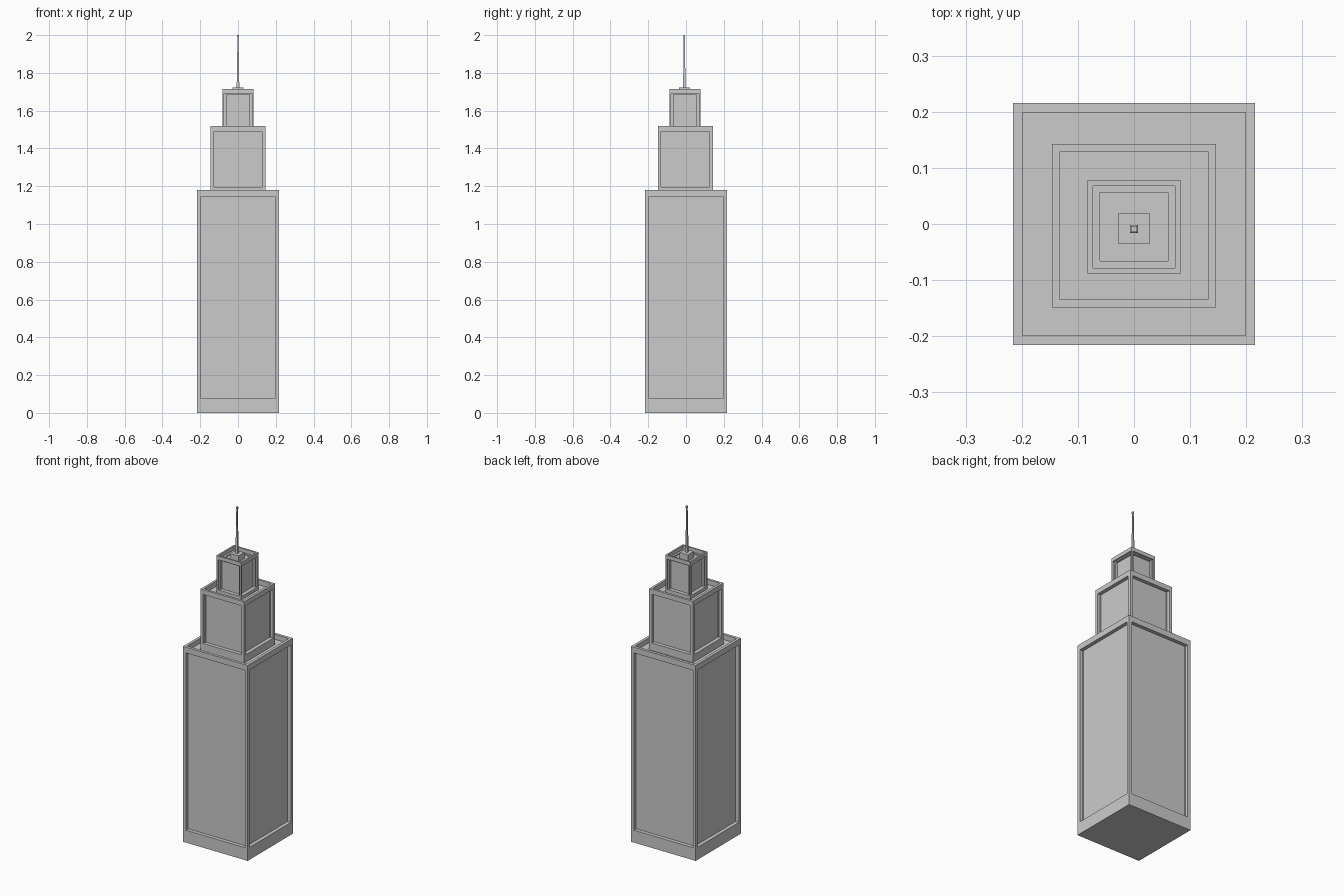
import bpy
import bmesh
from mathutils import Matrix, Vector

default = bpy.data.objects.get("Cube")
if default:
    bpy.data.objects.remove(default, do_unlink=True)

# One stone colour for the whole tower
stone = bpy.data.materials.new("light grey stone")
stone.diffuse_color = (0.6, 0.6, 0.6, 1)
stone.use_nodes = True
stone.node_tree.nodes["Principled BSDF"].inputs["Base Color"].default_value = (0.6, 0.6, 0.6, 1)


def finish(bm, name, y):
    mesh = bpy.data.meshes.new(name)
    bm.to_mesh(mesh)
    bm.free()
    mesh.materials.append(stone)
    obj = bpy.data.objects.new(name, mesh)
    obj.location.y = y
    bpy.context.collection.objects.link(obj)


def box(half, low, high):
    bm = bmesh.new()
    size = Matrix.Diagonal((2 * half, 2 * half, high - low, 1))
    bmesh.ops.create_cube(bm, size=1, matrix=Matrix.Translation((0, 0, (low + high) / 2)) @ size)
    bm.normal_update()
    return bm


def sink(bm, face, border, depth, span=None):
    """Inset a face, optionally set its height range, then push it inward."""
    normal = face.normal.copy()
    middle = face.calc_center_median().z
    bmesh.ops.inset_individual(bm, faces=[face], thickness=border, depth=0)
    if span:
        for v in face.verts:
            v.co.z = span[0] if v.co.z < middle else span[1]
    bm.normal_update()
    bmesh.ops.inset_individual(bm, faces=[face], thickness=0, depth=0)
    for v in face.verts:
        v.co -= normal * depth


def tier(name, half, low, high, y, panel_border, panel_span, roof_border):
    bm = box(half, low, high)
    sides = [f for f in bm.faces if abs(f.normal.z) < 0.5]
    roof = next(f for f in bm.faces if f.normal.z > 0.5)
    for face in sides:
        sink(bm, face, panel_border, 0.022, panel_span)
    sink(bm, roof, roof_border, 0.03)
    finish(bm, name, y)


# Stepped tiers, each standing in the sunken roof of the one below
tier("lower_tier", 0.216, 0, 1.18, 0, 0.027, (0.075, 1.145), 0.024)
tier("middle_tier", 0.146, 1.15, 1.52, -0.003, 0.025, (1.195, 1.49), 0.02)
tier("upper_tier", 0.083, 1.49, 1.715, -0.005, 0.014, (1.51, 1.692), 0.014)
finish(box(0.028, 1.685, 1.722), "mast_base", -0.008)

# Square mast built from stacked rings, with a small knob on top
bm = bmesh.new()
rings = []
for half, z in [(0.0075, 1.72), (0.0055, 1.79), (0.003, 1.985), (0.005, 1.988), (0.005, 2.0)]:
    corners = [(-1, -1), (1, -1), (1, 1), (-1, 1)]
    rings.append([bm.verts.new(Vector((x * half, y * half, z))) for x, y in corners])
for a, b in zip(rings, rings[1:]):
    for i in range(4):
        j = (i + 1) % 4
        bm.faces.new((a[i], a[j], b[j], b[i]))
bm.faces.new(rings[-1])
bm.faces.new(rings[0][::-1])
finish(bm, "mast", -0.009)
